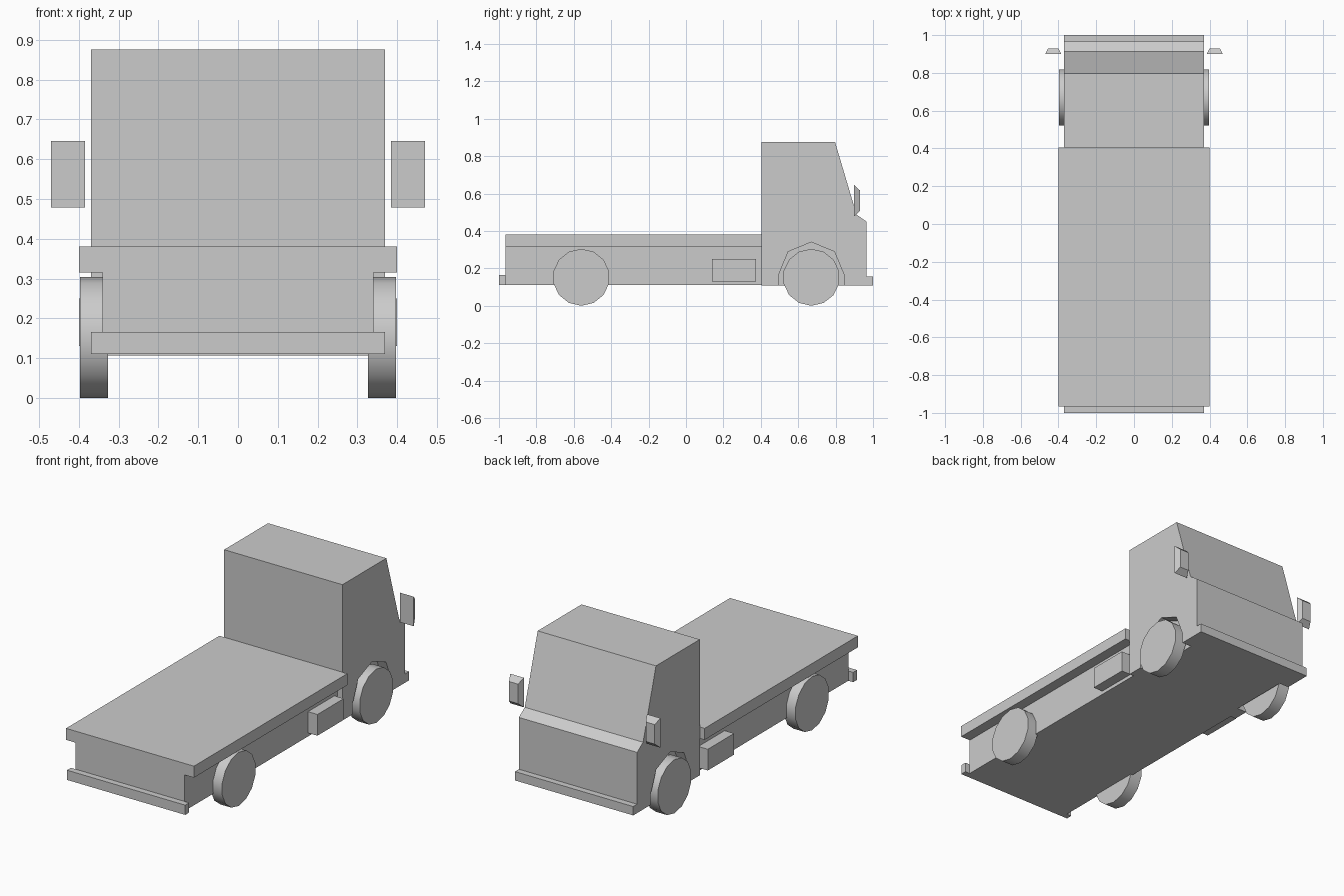
import bpy, bmesh, math

if "Cube" in bpy.data.objects:
    bpy.data.objects.remove(bpy.data.objects["Cube"])


def add_object(name, bm):
    bmesh.ops.recalc_face_normals(bm, faces=bm.faces)
    me = bpy.data.meshes.new(name)
    bm.to_mesh(me)
    bm.free()
    ob = bpy.data.objects.new(name, me)
    bpy.context.collection.objects.link(ob)
    return ob


def prism(name, profile, x0, x1):
    """Extrude a (y, z) outline from x0 to x1."""
    bm = bmesh.new()
    face = bm.faces.new([bm.verts.new((x0, y, z)) for y, z in profile])
    ext = bmesh.ops.extrude_face_region(bm, geom=[face])
    verts = [v for v in ext["geom"] if isinstance(v, bmesh.types.BMVert)]
    bmesh.ops.translate(bm, verts=verts, vec=(x1 - x0, 0, 0))
    return add_object(name, bm)


def box(name, x0, x1, y0, y1, z0, z1):
    return prism(name, [(y0, z0), (y1, z0), (y1, z1), (y0, z1)], x0, x1)


def ring(cy, cz, r, angles):
    return [(cy + r * math.cos(math.radians(a)), cz + r * math.sin(math.radians(a)))
            for a in angles]


def activate(ob):
    bpy.ops.object.select_all(action='DESELECT')
    ob.select_set(True)
    bpy.context.view_layer.objects.active = ob


# Cab with slanted windscreen
cab = prism("cab", [(0.405, 0.107), (0.405, 0.875), (0.797, 0.875), (0.912, 0.487),
                    (0.965, 0.45), (0.965, 0.107)], -0.37, 0.37)

# Chassis, flat bed and bumpers
box("chassis", -0.34, 0.34, -0.965, 0.405, 0.11, 0.315)
box("flat_bed", -0.4, 0.4, -0.965, 0.405, 0.315, 0.38)
box("rear_bumper", -0.37, 0.37, -1.0, -0.965, 0.11, 0.165)
box("front_bumper", -0.37, 0.37, 0.965, 1.0, 0.107, 0.157)

for side, s in (("right", 1), ("left", -1)):
    # Wheel arch cut into the cab
    arch = [(0.845, 0.0)] + ring(0.67, 0.165, 0.175, range(0, 181, 45)) + [(0.495, 0.0)]
    cutter = prism("arch_cutter", arch, s * 0.31, s * 0.5)
    cutter.hide_render = True
    mod = cab.modifiers.new("arch", 'BOOLEAN')
    mod.operation = 'DIFFERENCE'
    mod.solver = 'EXACT'
    mod.object = cutter
    activate(cab)
    bpy.ops.object.modifier_apply(modifier=mod.name)
    bpy.data.objects.remove(cutter)

    # Wheels
    for end, y in (("front", 0.67), ("rear", -0.56)):
        outline = ring(y, 0.152, 0.152, [90 + 360 * i / 14 for i in range(14)])
        wheel = prism(f"{end}_{side}_wheel", outline, s * 0.327, s * 0.397)
        activate(wheel)
        bpy.ops.object.shade_smooth_by_angle(angle=math.radians(30))

    # Side storage box
    box(f"{side}_side_box", s * 0.34, s * 0.399, 0.14, 0.375, 0.13, 0.25)

    # Wing mirror, tapered towards the front of the cab
    mirror = box(f"{side}_mirror", s * 0.385, s * 0.47, 0.899, 0.93, 0.478, 0.645)
    for v in mirror.data.vertices:
        if v.co.y > 0.92:
            v.co.x = s * 0.4275 + (v.co.x - s * 0.4275) * 0.66
            v.co.z = 0.5615 + (v.co.z - 0.5615) * 0.66
